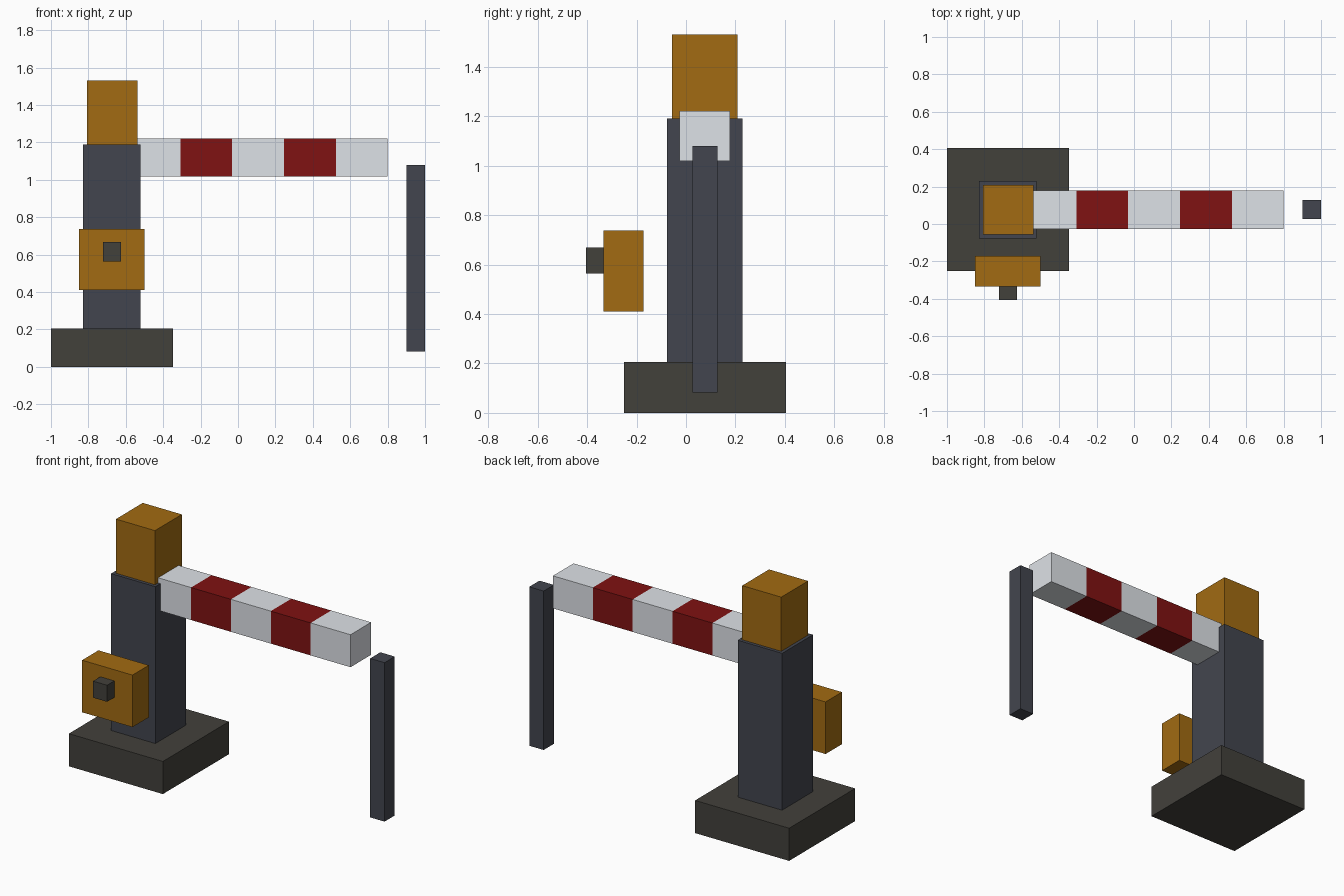
import bpy

if "Cube" in bpy.data.objects:
    bpy.data.objects.remove(bpy.data.objects["Cube"])


def material(name, rgb):
    m = bpy.data.materials.new(name)
    m.diffuse_color = (*rgb, 1)
    m.use_nodes = True
    m.node_tree.nodes["Principled BSDF"].inputs["Base Color"].default_value = m.diffuse_color
    return m


ORANGE = material("orange", (0.36, 0.147, 0.006))
STEEL = material("steel", (0.055, 0.06, 0.077))
STONE = material("stone", (0.055, 0.052, 0.044))
WHITE = material("white", (0.73, 0.76, 0.80))
RED = material("red", (0.215, 0.006, 0.006))


def box(name, x, y, z, mat):
    """Box spanning the (low, high) range on each axis."""
    bpy.ops.mesh.primitive_cube_add(size=1)
    ob = bpy.context.object
    ob.name = name
    ob.location = [(a + b) / 2 for a, b in (x, y, z)]
    ob.scale = [b - a for a, b in (x, y, z)]
    bpy.ops.object.transform_apply(location=False, rotation=False, scale=True)
    ob.data.materials.append(mat)
    return ob


# Pedestal, column and head
box("base", (-1.0, -0.347), (-0.25, 0.405), (0, 0.205), STONE)
box("column", (-0.828, -0.52), (-0.077, 0.229), (0.205, 1.19), STEEL)
box("head", (-0.808, -0.537), (-0.057, 0.209), (1.19, 1.53), ORANGE)

# Control box with its button, standing off the column's front
box("control_box", (-0.85, -0.50), (-0.333, -0.171), (0.411, 0.738), ORANGE)
box("button", (-0.723, -0.626), (-0.405, -0.333), (0.564, 0.668), STONE)

# Barrier arm: five alternating stripes, the first partly inside the column
START, END, COUNT = -0.585, 0.80, 5
step = (END - START) / COUNT
for i in range(COUNT):
    x = START + i * step
    box(f"arm_stripe_{i + 1}", (x, x + step), (-0.026, 0.178), (1.018, 1.222),
        RED if i % 2 else WHITE)

# Rest post at the far end
box("rest_post", (0.90, 1.0), (0.026, 0.127), (0.082, 1.08), STEEL)
